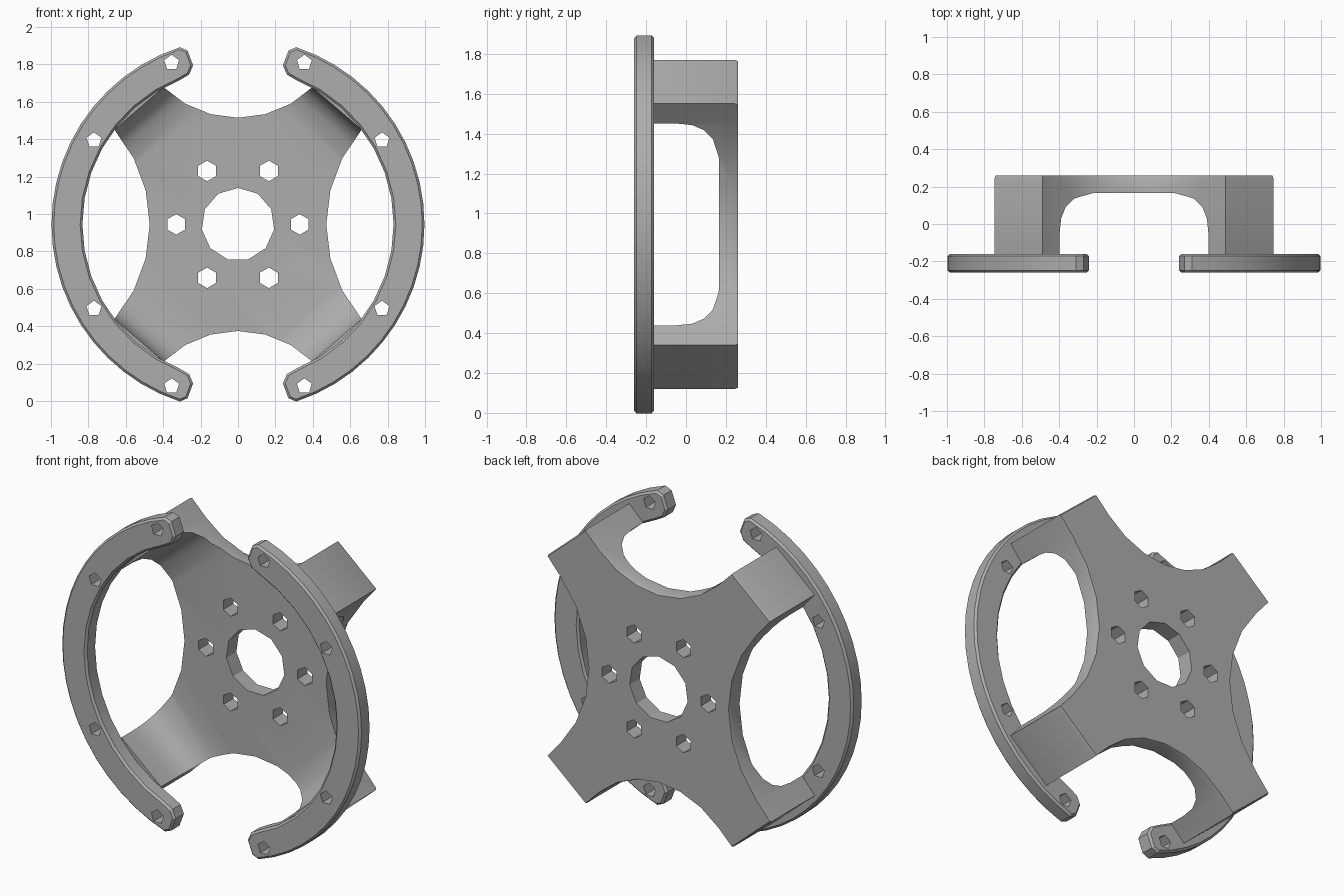
import bpy, bmesh
from math import cos, sin, radians, hypot, atan2
from mathutils import Vector

cube = bpy.data.objects.get("Cube")
if cube:
    bpy.data.objects.remove(cube)

CZ = 0.945                      # height of the hub axis
ARM = radians(49.2)             # direction of each arm
SIGNS = [(1, 1), (-1, 1), (-1, -1), (1, -1)]

grey = bpy.data.materials.new("plain grey")
grey.use_nodes = True
grey.diffuse_color = (0.42, 0.42, 0.42, 1)
grey.node_tree.nodes["Principled BSDF"].inputs["Base Color"].default_value = grey.diffuse_color


def loft(name, sections):
    """Solid through matching (y, [(x, z), ...]) outlines around the hub axis."""
    bm = bmesh.new()
    rings = [[bm.verts.new((x, y, z + CZ)) for x, z in pts] for y, pts in sections]
    n = len(rings[0])
    bm.faces.new(rings[0])
    bm.faces.new(rings[-1][::-1])
    for a, b in zip(rings, rings[1:]):
        for i in range(n):
            j = (i + 1) % n
            bm.faces.new((a[j], a[i], b[i], b[j]))
    bmesh.ops.recalc_face_normals(bm, faces=bm.faces)
    mesh = bpy.data.meshes.new(name)
    bm.to_mesh(mesh)
    bm.free()
    mesh.materials.append(grey)
    ob = bpy.data.objects.new(name, mesh)
    bpy.context.collection.objects.link(ob)
    return ob


def arc(r, a0, a1, n, cx=0, cz=0):
    steps = [radians(a0 + (a1 - a0) * i / n) for i in range(n + 1)]
    return [(cx + r * cos(a), cz + r * sin(a)) for a in steps]


def drill(x, z, r, sides):
    pts = arc(r, 90, 450, sides, x, z)[:-1]
    return loft("hole_cutter", [(-0.5, pts), (0.5, pts)])


def finish(ob, cutters):
    """Subtract the cutters, bake the modifiers and shade."""
    for c in cutters:
        mod = ob.modifiers.new("cut", 'BOOLEAN')
        mod.operation, mod.solver, mod.object = 'DIFFERENCE', 'EXACT', c
    bpy.context.view_layer.update()
    dg = bpy.context.evaluated_depsgraph_get()
    mesh = bpy.data.meshes.new_from_object(ob.evaluated_get(dg))
    ob.modifiers.clear()
    ob.data = mesh
    mesh.name = ob.name
    for c in cutters:
        bpy.data.objects.remove(c)
    bpy.ops.object.select_all(action='DESELECT')
    ob.select_set(True)
    bpy.context.view_layer.objects.active = ob
    bpy.ops.object.shade_smooth_by_angle(angle=radians(25))


def scoop(p, q, depth, n=6):
    """Concave arc from p to q, dipping toward the hub by depth."""
    p, q = Vector(p), Vector(q)
    mid, half = (p + q) / 2, (q - p).length / 2
    r = (half * half + depth * depth) / (2 * depth)
    c = mid + mid.normalized() * (r - depth)
    a0 = atan2(p.y - c.y, p.x - c.x)
    sweep = atan2(q.y - c.y, q.x - c.x) - a0
    sweep = (sweep + radians(180)) % radians(360) - radians(180)
    return [(c.x + r * cos(a0 + sweep * i / n), c.y + r * sin(a0 + sweep * i / n))
            for i in range(n + 1)]


# Four-armed bracket: scooped sides between square-ended arms
side_in, side_out = (0.66, 0.505), (0.745, 0.605)
top_in, top_out = (0.40, 0.735), (0.49, 0.825)
outline = []
for k, (sx, sz) in enumerate(SIGNS):
    order = [side_in, side_out, top_out, top_in] if k % 2 == 0 else [top_in, top_out, side_out, side_in]
    pts = [(sx * x, sz * z) for x, z in order]
    nx, nz = SIGNS[(k + 1) % 4]
    start = top_in if k % 2 == 0 else side_in
    gap = scoop(pts[-1], (nx * start[0], nz * start[1]), 0.165 if k % 2 == 0 else 0.188)
    outline += pts + gap[1:-1]


def shrink(pts, d):
    return [(x * (1 - d / hypot(x, z)), z * (1 - d / hypot(x, z))) for x, z in pts]


bracket = loft("bracket", [(-0.165, outline), (0.245, outline), (0.26, shrink(outline, 0.007))])

# Hollow under the plate, leaving filleted legs at the arm ends
hollow = []
for y, u in [(-0.4, 0.815), (-0.05, 0.815), (0.03, 0.805), (0.09, 0.775), (0.135, 0.72), (0.165, 0.61)]:
    w, h = u / cos(ARM), u / sin(ARM)
    hollow.append((y, [(w, 0), (0, h), (-w, 0), (0, -h)]))
cutters = [loft("hollow_cutter", hollow), drill(0, 0, 0.195, 11)]
cutters += [drill(x, z, 0.055, 6) for x, z in arc(0.33, 0, 300, 5)]
finish(bracket, cutters)

# Two rim halves with clipped ends and bolt holes
tip = [(0.27, 0.93), (0.24, 0.85), (0.262, 0.80)]
rim = arc(0.997, -71.8, 71.8, 22) + tip + arc(0.832, 68, -68, 14) + [(x, -z) for x, z in tip[::-1]]
for name, s in [("left_rim", 1), ("right_rim", -1)]:
    half = loft(name, [(y, [(s * x, z) for x, z in rim]) for y in (-0.26, -0.16)])
    bevel = half.modifiers.new("edge", 'BEVEL')
    bevel.width, bevel.segments = 0.012, 1
    bevel.limit_method, bevel.angle_limit = 'ANGLE', radians(60)
    finish(half, [drill(s * x, z * t, 0.042, 5)
                  for x, z in [(0.355, 0.865), (0.77, 0.45)] for t in (1, -1)])
